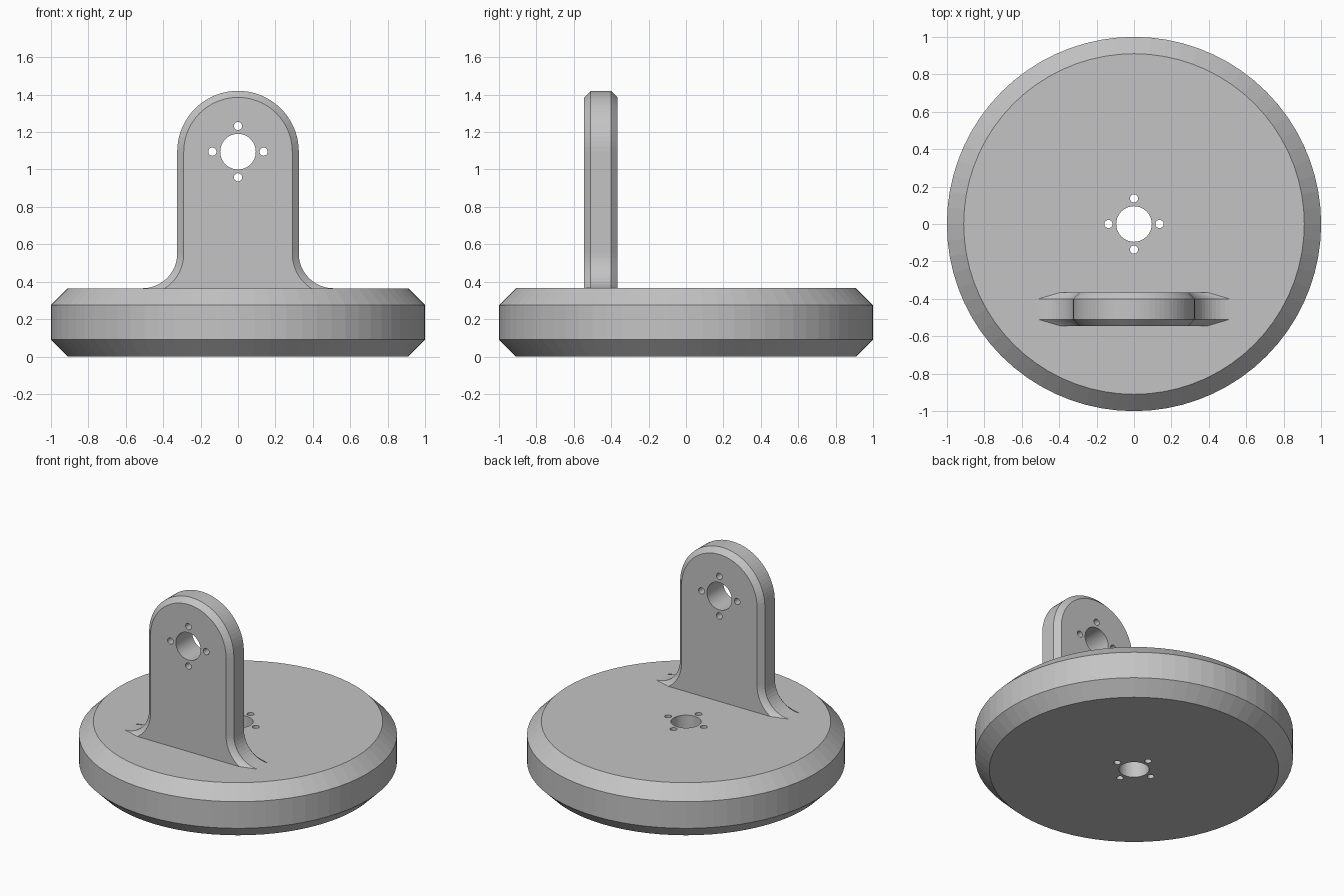
import bpy, bmesh, math
from mathutils import Matrix, Vector

if "Cube" in bpy.data.objects:
    bpy.data.objects.remove(bpy.data.objects["Cube"], do_unlink=True)

GREY = (0.55, 0.55, 0.55, 1)
grey = bpy.data.materials.new("plain grey")
grey.use_nodes = True
grey.diffuse_color = GREY
grey.node_tree.nodes["Principled BSDF"].inputs["Base Color"].default_value = GREY

DISC_TOP, DISC_BEVEL = 0.365, 0.09
PLATE_Y, PLATE_HALF, PLATE_BEVEL = -0.455, 0.09, 0.035
EYE_Z, EYE_R, FILLET = 1.095, 0.325, 0.185


def add_object(name, bm):
    bmesh.ops.recalc_face_normals(bm, faces=bm.faces)
    mesh = bpy.data.meshes.new(name)
    bm.to_mesh(mesh)
    bm.free()
    mesh.materials.append(grey)
    obj = bpy.data.objects.new(name, mesh)
    bpy.context.collection.objects.link(obj)
    return obj


def solid_from_rings(name, rings):
    """Skin matching closed outlines and cap both ends."""
    bm = bmesh.new()
    loops = [[bm.verts.new(p) for p in ring] for ring in rings]
    n = len(loops[0])
    for a, b in zip(loops, loops[1:]):
        for i in range(n):
            j = (i + 1) % n
            bm.faces.new((a[i], a[j], b[j], b[i]))
    bm.faces.new(loops[0])
    bm.faces.new(loops[-1])
    return add_object(name, bm)


def circle(r, z, n=72):
    return [(r * math.cos(2 * math.pi * i / n), r * math.sin(2 * math.pi * i / n), z)
            for i in range(n)]


def plate_outline(y, inset):
    """Round-topped outline that flares into the disc through fillets."""
    r, f = EYE_R - inset, FILLET + inset
    cx, cz = EYE_R + FILLET, DISC_TOP + FILLET
    end = math.asin(FILLET / f)
    half = [(r * math.sin(t), EYE_Z + r * math.cos(t))
            for t in (math.pi / 2 * i / 18 for i in range(19))]
    half += [(cx - f * math.cos(t), cz - f * math.sin(t))
             for t in (end * i / 12 for i in range(13))]
    half.append((half[-1][0], DISC_TOP - 0.02))
    left = [(-x, z) for x, z in reversed(half[1:])]
    return [(x, y, z) for x, z in half + left]


def drill(obj, centre, rotation):
    """Cut a central bore and four bolt holes around it."""
    bm = bmesh.new()
    spots = [(0, 0, 0.095, 48)]
    spots += [(0.137 * math.cos(k * math.pi / 2), 0.137 * math.sin(k * math.pi / 2), 0.022, 20)
              for k in range(4)]
    for x, y, r, n in spots:
        bmesh.ops.create_cone(bm, cap_ends=True, segments=n, radius1=r, radius2=r,
                              depth=1, matrix=Matrix.Translation((x, y, 0)))
    bm.transform(Matrix.Translation(Vector(centre)) @ rotation)
    cutter = add_object("hole_cutter", bm)
    cutter.hide_render = True
    mod = obj.modifiers.new("holes", "BOOLEAN")
    mod.operation, mod.solver, mod.object = "DIFFERENCE", "EXACT", cutter
    bpy.context.view_layer.objects.active = obj
    bpy.ops.object.modifier_apply(modifier=mod.name)
    bpy.data.objects.remove(cutter, do_unlink=True)


# Round base with chamfered rims
disc = solid_from_rings("base_disc", [
    circle(1 - DISC_BEVEL, 0), circle(1, DISC_BEVEL),
    circle(1, DISC_TOP - DISC_BEVEL), circle(1 - DISC_BEVEL, DISC_TOP)])
drill(disc, (0, 0, DISC_TOP / 2), Matrix.Identity(4))

# Upright lug with chamfered outline
inner = PLATE_HALF - PLATE_BEVEL
plate = solid_from_rings("upright_plate", [
    plate_outline(PLATE_Y - PLATE_HALF, PLATE_BEVEL), plate_outline(PLATE_Y - inner, 0),
    plate_outline(PLATE_Y + inner, 0), plate_outline(PLATE_Y + PLATE_HALF, PLATE_BEVEL)])
drill(plate, (0, PLATE_Y, EYE_Z), Matrix.Rotation(math.pi / 2, 4, "X"))
